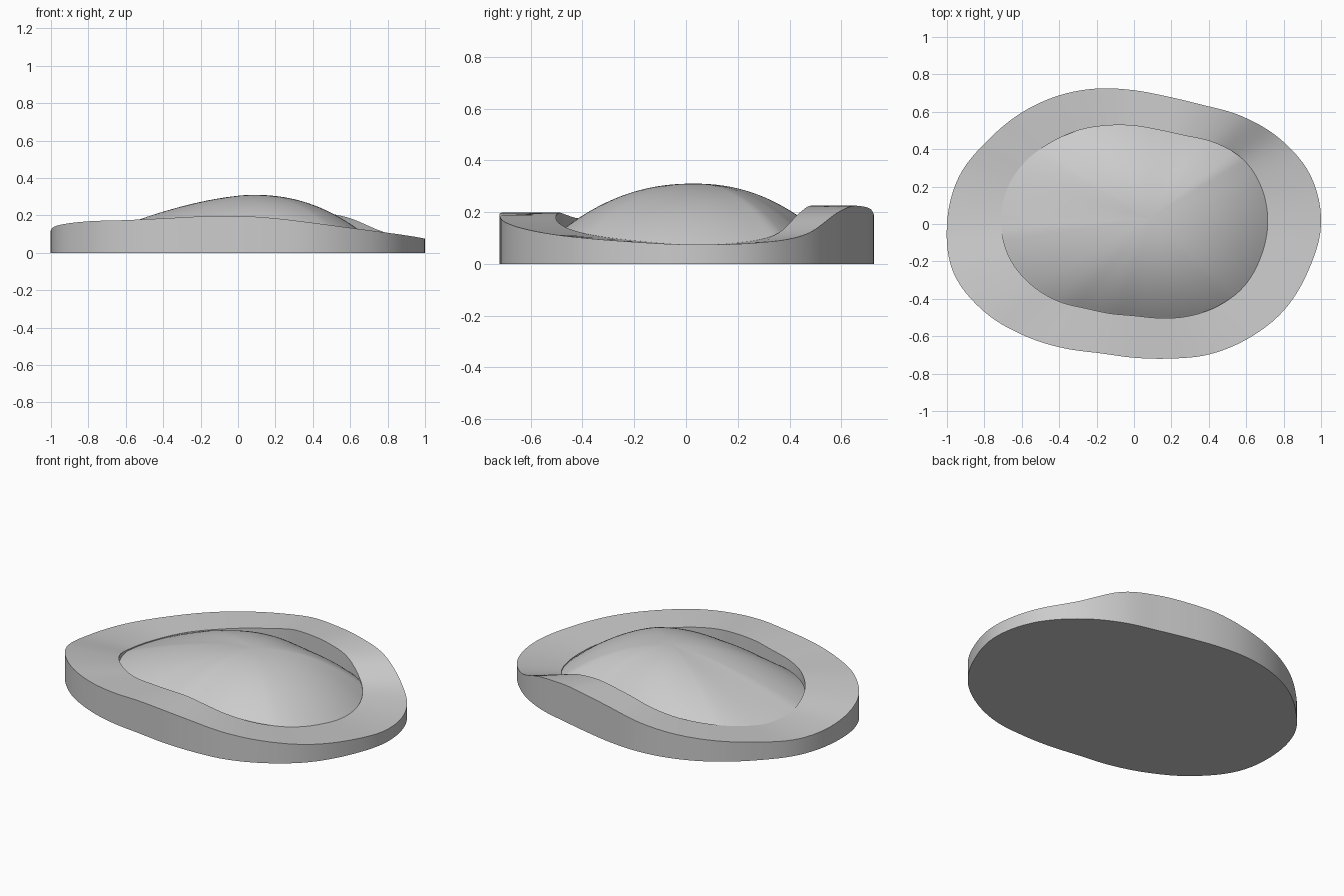
import bpy
import bmesh
from math import sin, cos, tau, floor

if "Cube" in bpy.data.objects:
    bpy.data.objects.remove(bpy.data.objects["Cube"], do_unlink=True)

STEPS = 144
DOME_RINGS = 28
PEAK = (0.08, 0.03, 0.31)

# Values every 15 degrees, counter-clockwise from +x
OUTER = [1, .98, .905, .815, .735, .705, .715, .75, .795, .845, .9, .97,
         1, 1, .93, .84, .765, .715, .715, .745, .805, .865, .925, .965]
INNER = [.715, .71, .68, .612, .545, .52, .525, .545, .58, .62, .67, .705,
         .71, .69, .64, .58, .52, .495, .49, .52, .57, .625, .675, .70]
HEIGHT = [.075, .08, .11, .192, .222, .222, .21, .178, .15, .128, .11, .098,
          .11, .146, .168, .175, .185, .195, .197, .185, .16, .132, .107, .088]


def smooth(values, turn):
    """Closed cubic interpolation of a list, turn running from 0 to 1."""
    n = len(values)
    f = turn * n
    i = floor(f)
    t = f - i
    a, b, c, d = (values[(i + k) % n] for k in (-1, 0, 1, 2))
    return b + t / 2 * (c - a + t * (2 * a - 5 * b + 4 * c - d + t * (3 * (b - c) + d - a)))


def ring(bm, point):
    return [bm.verts.new(point(i / STEPS)) for i in range(STEPS)]


def bridge(bm, lower, upper):
    for i in range(STEPS):
        j = (i + 1) % STEPS
        bm.faces.new((lower[i], lower[j], upper[j], upper[i]))


def polar(turn, radii, z):
    r = smooth(radii, turn)
    return (r * cos(tau * turn), r * sin(tau * turn), z)


def rim_height(turn):
    return smooth(HEIGHT, turn)


def dome_edge(turn):
    return min(0.112, rim_height(turn) - 0.006)


def dome_point(turn, t):
    x, y, z = polar(turn, INNER, dome_edge(turn))
    # The dome falls off straighter towards -x
    fall = t ** (2.2 - 0.6 * max(0, -cos(tau * turn)) ** 2)
    return (PEAK[0] + (x - PEAK[0]) * t,
            PEAK[1] + (y - PEAK[1]) * t,
            PEAK[2] + (z - PEAK[2]) * fall)


def finish(bm, name, material):
    mesh = bpy.data.meshes.new(name)
    bm.to_mesh(mesh)
    bm.free()
    mesh.materials.append(material)
    obj = bpy.data.objects.new(name, mesh)
    bpy.context.collection.objects.link(obj)
    bpy.ops.object.select_all(action='DESELECT')
    obj.select_set(True)
    bpy.context.view_layer.objects.active = obj
    bpy.ops.object.shade_smooth_by_angle(angle=0.6)


grey = bpy.data.materials.new("plain_grey")
grey.use_nodes = True
grey.diffuse_color = (0.6, 0.6, 0.6, 1)
grey.node_tree.nodes["Principled BSDF"].inputs["Base Color"].default_value = (0.6, 0.6, 0.6, 1)

# Base: flat underside, outer wall, wavy rim and inner wall
bm = bmesh.new()
foot = ring(bm, lambda u: polar(u, OUTER, 0))
rim_outer = ring(bm, lambda u: polar(u, OUTER, rim_height(u)))
rim_inner = ring(bm, lambda u: polar(u, INNER, rim_height(u)))
wall_foot = ring(bm, lambda u: polar(u, INNER, dome_edge(u)))
bm.faces.new(foot[::-1])
for lower, upper in ((foot, rim_outer), (rim_outer, rim_inner), (rim_inner, wall_foot)):
    bridge(bm, lower, upper)
finish(bm, "base_rim", grey)

# Dome: rings closing in on the peak, set inside the rim
bm = bmesh.new()
rings = [ring(bm, lambda u, k=k: dome_point(u, k / DOME_RINGS))
         for k in range(DOME_RINGS, 0, -1)]
for lower, upper in zip(rings, rings[1:]):
    bridge(bm, lower, upper)
peak = bm.verts.new(PEAK)
last = rings[-1]
for i in range(STEPS):
    bm.faces.new((last[i], last[(i + 1) % STEPS], peak))
finish(bm, "dome", grey)
